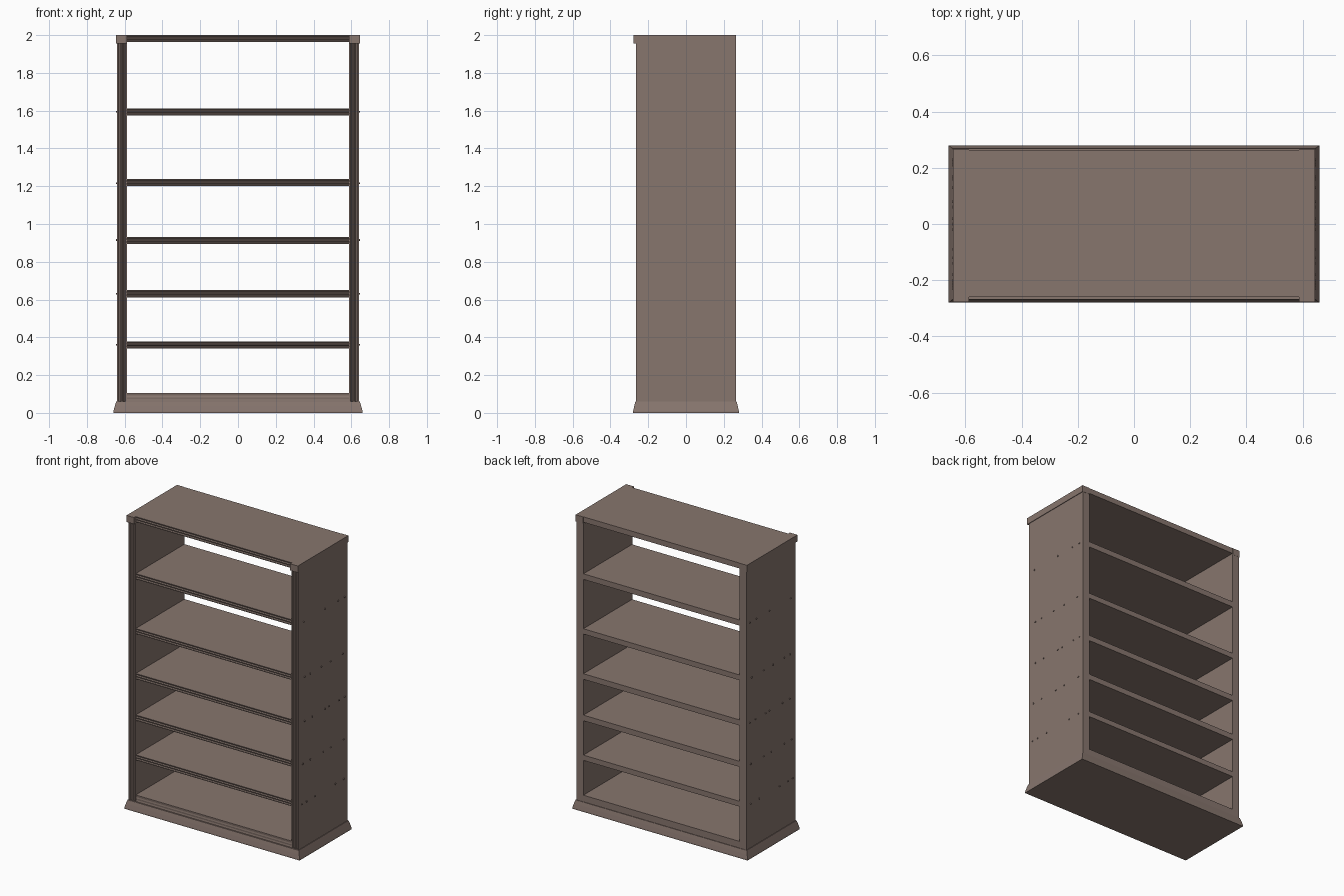
import bpy, bmesh, math
from mathutils import Matrix

if "Cube" in bpy.data.objects:
    bpy.data.objects.remove(bpy.data.objects["Cube"])

wood = bpy.data.materials.new("brown wood")
wood.diffuse_color = (0.242, 0.180, 0.155, 1)
wood.use_nodes = True
wood.node_tree.nodes["Principled BSDF"].inputs["Base Color"].default_value = wood.diffuse_color


def finish(bm, name):
    bmesh.ops.recalc_face_normals(bm, faces=bm.faces)
    me = bpy.data.meshes.new(name)
    bm.to_mesh(me)
    bm.free()
    me.materials.append(wood)
    ob = bpy.data.objects.new(name, me)
    bpy.context.collection.objects.link(ob)
    return ob


def extrude(name, points, move):
    """Fill a closed outline of 3D points and push it along a vector."""
    bm = bmesh.new()
    face = bm.faces.new([bm.verts.new(p) for p in points])
    new = bmesh.ops.extrude_face_region(bm, geom=[face])["geom"]
    bmesh.ops.translate(bm, vec=move, verts=[v for v in new if isinstance(v, bmesh.types.BMVert)])
    return finish(bm, name)


def grooved(lo, hi, front, back, depth):
    """Outline (across, y) of a board whose front edge has two grooves."""
    w = hi - lo
    edge = [(0, 0), (.14, 0), (.22, 1), (.36, 1), (.44, 0), (.56, 0),
            (.64, 1), (.78, 1), (.86, 0), (1, 0)]
    return [(lo + w * t, front + depth * d) for t, d in edge] + [(hi, back), (lo, back)]


# Flared plinth
bm = bmesh.new()
rings = []
for x, y, z in ((.66, .28, 0), (.66, .28, .008), (.652, .274, .036), (.645, .268, .06)):
    rings.append([bm.verts.new((sx * x, sy * y, z)) for sx, sy in ((-1, -1), (1, -1), (1, 1), (-1, 1))])
for a, b in zip(rings, rings[1:]):
    for i in range(4):
        j = (i + 1) % 4
        bm.faces.new((a[i], a[j], b[j], b[i]))
bm.faces.new(rings[0])
bm.faces.new(rings[-1])
finish(bm, "plinth")

# Side panels with fluted front edge, and end blocks of the top
for s, side in ((-1, "left"), (1, "right")):
    prof = grooved(.588, .641, -.265, .265, .008)
    extrude(side + "_side_panel", [(s * x, y, .06) for x, y in prof], (0, 0, 1.895))
    cap = [(.588, -.278), (.645, -.278), (.645, .266), (.588, .266)]
    extrude(side + "_top_block", [(s * x, y, 1.955) for x, y in cap], (0, 0, .045))

# Shelves, bottom board and top board with grooved front edge
levels = [(.06, .105), (.342, .378), (.612, .65), (.894, .932),
          (1.202, 1.238), (1.574, 1.612), (1.963, 2.0)]
for i, (lo, hi) in enumerate(levels):
    name = "bottom_board" if i == 0 else "top_board" if i == 6 else "shelf_%d" % i
    # bottom board keeps a plain front
    prof = grooved(lo, hi, -.26, .264, 0.001 if i == 0 else .01)
    extrude(name, [(-.589, y, z) for z, y in prof], (1.178, 0, 0))

# Small pegs that hold the shelves
pegs = {.36: (-.23, -.18, -.09, .13, .22), .63: (-.22, -.14, 0, .08, .22),
        .915: (-.2, -.12, .02, .06, .17, .23), 1.215: (-.2, -.14, -.02, .08, .21),
        1.595: (-.21, .02, .16, .23)}
bm = bmesh.new()
for z, row in pegs.items():
    for y in row:
        for s in (-1, 1):
            bmesh.ops.create_cone(bm, cap_ends=True, segments=6, radius1=.005, radius2=.005, depth=.012,
                                  matrix=Matrix.Translation((s * .64, y, z)) @ Matrix.Rotation(math.pi / 2, 4, 'Y'))
finish(bm, "shelf_pegs")
